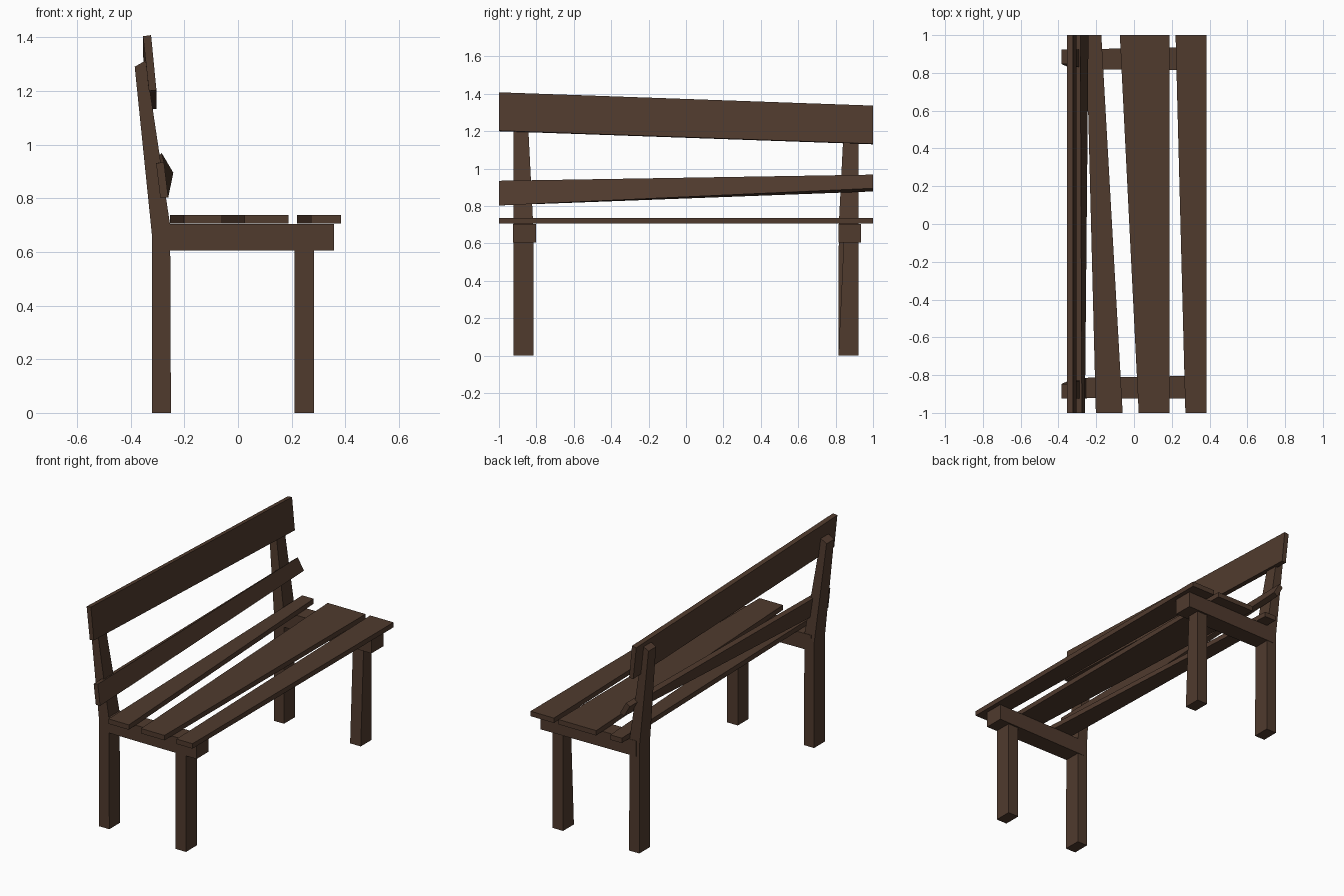
import bpy

if "Cube" in bpy.data.objects:
    bpy.data.objects.remove(bpy.data.objects["Cube"])

wood = bpy.data.materials.new("dark brown wood")
wood.diffuse_color = (0.080, 0.043, 0.027, 1)
wood.use_nodes = True
wood.node_tree.nodes["Principled BSDF"].inputs["Base Color"].default_value = wood.diffuse_color


def loft(name, rings):
    """Solid made of four-sided rings joined in order and capped at both ends."""
    verts = [p for r in rings for p in r]
    faces = [(3, 2, 1, 0)]
    for k in range(len(rings) - 1):
        a = k * 4
        for i in range(4):
            j = (i + 1) % 4
            faces.append((a + i, a + j, a + 4 + j, a + 4 + i))
    n = len(verts)
    faces.append((n - 4, n - 3, n - 2, n - 1))
    mesh = bpy.data.meshes.new(name)
    mesh.from_pydata(verts, [], faces)
    mesh.materials.append(wood)
    ob = bpy.data.objects.new(name, mesh)
    bpy.context.collection.objects.link(ob)
    # consistent outward normals
    import bmesh
    bm = bmesh.new()
    bm.from_mesh(mesh)
    bmesh.ops.recalc_face_normals(bm, faces=bm.faces)
    bm.to_mesh(mesh)
    bm.free()
    return ob


def board(name, near, far):
    """Plank along y: (x, z) section at y=-1 and at y=1."""
    return loft(name, [[(x, -1, z) for x, z in near], [(x, 1, z) for x, z in far]])


def ring(x0, x1, y0, y1, z0, z1=None):
    """Level or tilted leg section; z0 at the back edge, z1 at the front edge."""
    z1 = z0 if z1 is None else z1
    return [(x0, y0, z0), (x1, y0, z1), (x1, y1, z1), (x0, y1, z0)]


# Seat slats, uneven in width from end to end
for name, n0, n1, f0, f1 in [("front_seat_slat", 0.272, 0.383, 0.22, 0.383),
                             ("middle_seat_slat", 0.025, 0.188, -0.075, 0.188),
                             ("rear_seat_slat", -0.202, -0.06, -0.253, -0.173)]:
    lo, hi = 0.706, 0.737
    board(name, [(n0, lo), (n1, lo), (n1, hi), (n0, hi)],
          [(f0, lo), (f1, lo), (f1, hi), (f0, hi)])

# Backrest boards
board("top_back_board",
      [(-0.332, 1.2), (-0.304, 1.203), (-0.324, 1.408), (-0.354, 1.404)],
      [(-0.332, 1.13), (-0.304, 1.133), (-0.324, 1.337), (-0.354, 1.333)])
board("lower_back_rail",
      [(-0.290, 0.803), (-0.260, 0.803), (-0.276, 0.935), (-0.305, 0.930)],
      [(-0.268, 0.878), (-0.241, 0.895), (-0.284, 0.968), (-0.308, 0.950)])

# End frames
for s, side in ((-1, "left"), (1, "right")):
    out = s * 0.923
    loft(side + "_rear_leg", [ring(-0.321, -0.25, out, s * 0.815, 0),
                              ring(-0.321, -0.253, out, s * 0.817, 0.665, 0.70),
                              ring(-0.385, -0.345, out, s * 0.848, 1.29, 1.313)])
    top_in = 0.815 if s < 0 else 0.848
    loft(side + "_front_leg", [ring(0.21, 0.284, out, s * 0.815, 0),
                               ring(0.21, 0.284, out, s * top_in, 0.704)])
    y0, y1 = (-0.924, -0.803) if s < 0 else (0.815, 0.936)
    b0, b1 = (-0.922, -0.815) if s < 0 else (0.82, 0.925)
    loft(side + "_seat_bearer",
         [[(-0.30, b0, 0.605), (-0.30, b1, 0.605), (-0.30, b1, 0.704), (-0.30, b0, 0.704)],
          [(0.358, y0, 0.605), (0.358, y1, 0.605), (0.358, y1, 0.704), (0.358, y0, 0.704)]])
